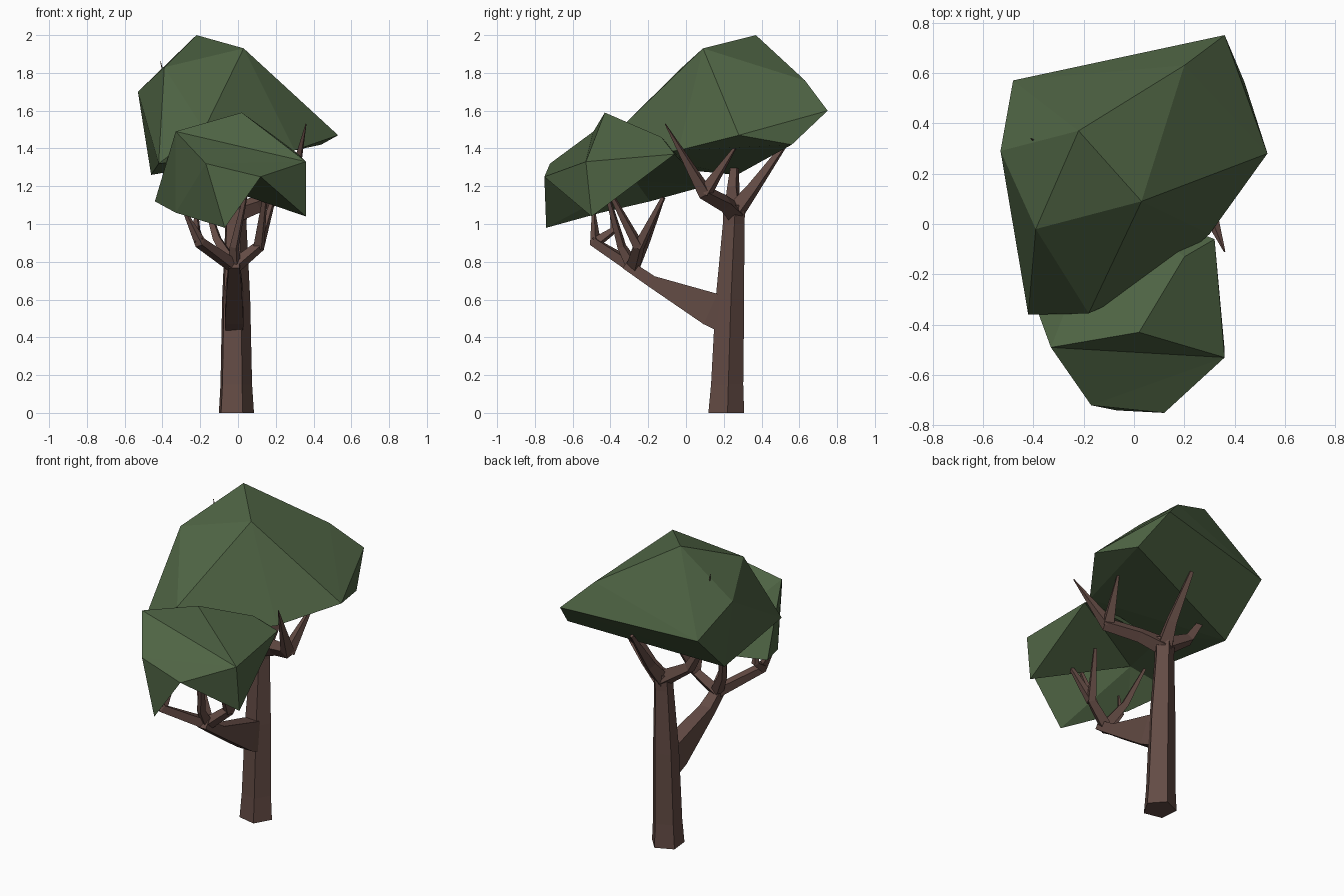
import bpy, bmesh
from math import cos, sin, tau
from mathutils import Vector

cube = bpy.data.objects.get("Cube")
if cube:
    bpy.data.objects.remove(cube, do_unlink=True)


def material(name, color):
    mat = bpy.data.materials.new(name)
    mat.use_nodes = True
    mat.diffuse_color = (*color, 1)
    mat.node_tree.nodes["Principled BSDF"].inputs["Base Color"].default_value = (*color, 1)
    return mat


bark = material("brown bark", (0.125, 0.07, 0.058))
leaf = material("dark green leaves", (0.077, 0.126, 0.057))


def finish(name, bm, mat):
    bmesh.ops.recalc_face_normals(bm, faces=bm.faces)
    mesh = bpy.data.meshes.new(name)
    bm.to_mesh(mesh)
    bm.free()
    mesh.materials.append(mat)
    obj = bpy.data.objects.new(name, mesh)
    bpy.context.collection.objects.link(obj)
    return obj


def limb(name, path, sides=4, turn=0.4):
    """Tapered faceted tube through (x, y, z, radius[, sideways radius]) stations."""
    bm = bmesh.new()
    points = [Vector(p[:3]) for p in path]
    rings = []
    for i, p in enumerate(path):
        along = points[min(i + 1, len(path) - 1)] - points[max(i - 1, 0)]
        along.normalize()
        # Upright stems get level rings, leaning ones get rings across their path
        if along.z > 0.95:
            along = Vector((0, 0, 1))
        ref = Vector((1, 0, 0)) if abs(along.x) < 0.9 else Vector((0, 1, 0))
        u = (ref - along * ref.dot(along)).normalized()
        v = along.cross(u)
        rings.append([bm.verts.new(points[i] + p[-1] * u * cos(a) + p[3] * v * sin(a))
                      for a in (turn + tau * k / sides for k in range(sides))])
    for low, high in zip(rings, rings[1:]):
        for k in range(sides):
            n = (k + 1) % sides
            bm.faces.new((low[k], low[n], high[n], high[k]))
    bm.faces.new(rings[0][::-1])
    bm.faces.new(rings[-1])
    return finish(name, bm, bark)


def hull(bm, points):
    verts = [bm.verts.new(p) for p in points]
    result = bmesh.ops.convex_hull(bm, input=verts)
    loose = [g for g in result["geom_interior"] if isinstance(g, bmesh.types.BMVert)]
    bmesh.ops.delete(bm, geom=loose, context="VERTS")


# Trunk and the heavy limb leaning forward
limb("trunk", [(-.015, .21, 0, .1), (-.015, .215, .15, .09), (-.015, .23, .6, .08),
               (-.015, .25, 1, .06), (-.01, .255, 1.1, .062)], sides=5, turn=.1)
limb("front_limb", [(-.02, .2, .52, .13, .065), (-.02, .13, .55, .125, .07),
                    (-.02, -.18, .695, .045, .055), (-.02, -.32, .79, .04)], turn=tau / 8)

# Branches of the heavy limb
fork = (-.02, -.28, .775, .04)
left_knee = (.11, -.25, .88, .032)
right_knee = (-.2, -.48, .9, .032)
limb("limb_branch_right", [fork, right_knee, (-.29, -.49, 1.08, .008)])
limb("limb_twig_right", [right_knee, (-.22, -.38, .97, .022), (-.22, -.4, 1.1, .006)])
limb("limb_branch_left", [fork, left_knee, (.19, -.12, 1.14, .012)])
limb("limb_twig_left", [left_knee, (.15, -.42, 1.2, .01)])
limb("limb_branch_front", [fork, (-.02, -.34, .88, .026), (.05, -.43, 1.2, .01)])
limb("limb_branch_back", [fork, (-.11, -.21, .92, .026), (-.18, -.12, 1.14, .01)])

# Branches of the trunk
crown = (-.01, .255, 1.06, .056)
elbow = (.28, .1, 1.165, .042)
limb("crown_branch_left", [crown, (.12, .2, 1.11, .046), elbow, (.36, -.11, 1.53, .003)])
limb("crown_twig_left", [elbow, (.34, .27, 1.42, .006)])
limb("crown_branch_back", [crown, (.01, .35, 1.18, .038), (.01, .53, 1.43, .014)])
limb("crown_branch_right", [crown, (-.2, .25, 1.18, .036), (-.29, .26, 1.33, .022),
                            (-.41, .34, 1.86, .002)])

# Upper canopy
bm = bmesh.new()
hull(bm, [(-.22, .37, 2), (.03, .09, 1.93), (.53, .28, 1.47), (.36, .75, 1.6),
          (.2, .63, 1.76), (.44, .56, 1.42), (-.48, .57, 1.54), (-.53, .29, 1.7),
          (-.39, -.02, 1.83), (-.46, .27, 1.26), (-.42, -.36, 1.32),
          (-.18, -.355, 1.5), (.07, -.24, 1.36), (.3, -.04, 1.39)])
finish("upper_canopy", bm, leaf)

# Lower canopy: faceted dome with a hollow underside
chin = (.12, -.75, 1.25)
rim = [(.36, -.5, 1.04), chin, (-.07, -.74, .98), (-.33, -.45, 1.06),
       (-.44, -.19, 1.12), (-.1, .1, 1.2), (.32, -.06, 1.37)]
peak, brow = (.02, -.43, 1.59), (-.17, -.72, 1.32)
right, left = (-.33, -.49, 1.49), (.36, -.53, 1.33)
bm = bmesh.new()
hull(bm, rim + [peak, brow, right, left, (.2, -.13, 1.46)])


def among(vert, points):
    return any((vert.co - Vector(p)).length < 1e-4 for p in points)


def remove_patch(points):
    patch = [f for f in bm.faces if all(among(v, points) for v in f.verts)]
    bmesh.ops.delete(bm, geom=patch, context="FACES_ONLY")
    bmesh.ops.delete(bm, geom=[e for e in bm.edges if e.is_wire], context="EDGES")


def corner(point):
    return next(v for v in bm.verts if among(v, [point]))


# Hollow underside
remove_patch(rim)
centre = bm.verts.new((-.2, -.27, 1.23))
for edge in [e for e in bm.edges if e.is_boundary]:
    bm.faces.new((*edge.verts, centre))

# Crease across the front of the dome
remove_patch([peak, brow, right, left, chin])
for triangle in ((peak, right, left), (right, brow, left), (brow, chin, left)):
    bm.faces.new([corner(p) for p in triangle])
finish("lower_canopy", bm, leaf)
